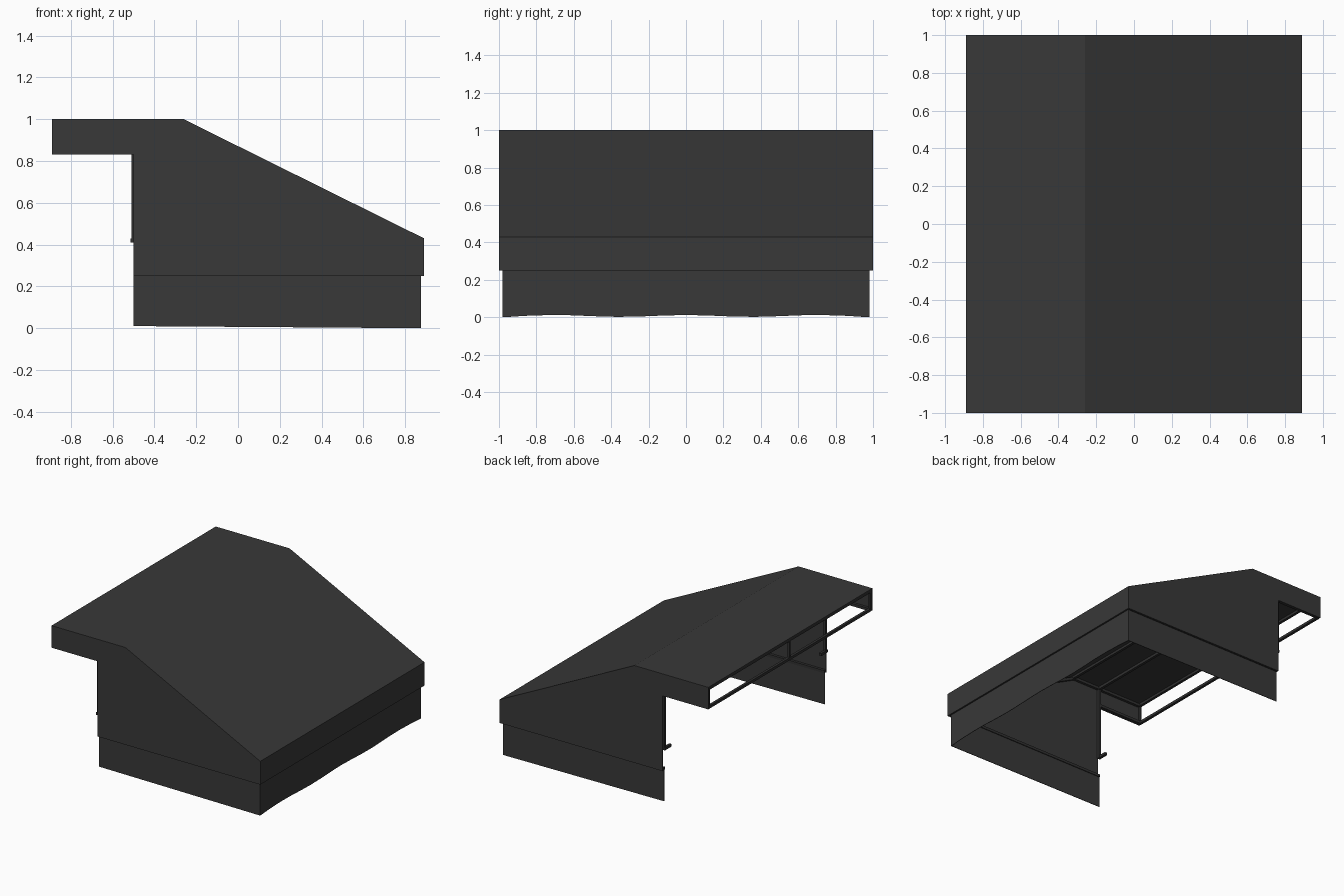
import bpy, bmesh, math
from mathutils import Vector

cube = bpy.data.objects.get("Cube")
if cube:
    bpy.data.objects.remove(cube, do_unlink=True)


def material(name, value):
    mat = bpy.data.materials.new(name)
    mat.use_nodes = True
    colour = (value, value, value, 1)
    mat.diffuse_color = colour
    mat.node_tree.nodes["Principled BSDF"].inputs["Base Color"].default_value = colour
    return mat


CANVAS = material("charcoal canvas", 0.04)
FRAME = material("dark frame", 0.03)


def finish(name, bm, mat, thickness=0):
    mesh = bpy.data.meshes.new(name)
    bm.to_mesh(mesh)
    bm.free()
    mesh.materials.append(mat)
    obj = bpy.data.objects.new(name, mesh)
    bpy.context.collection.objects.link(obj)
    if thickness:
        mod = obj.modifiers.new("Thickness", "SOLIDIFY")
        mod.thickness = thickness
        mod.offset = -1
        mod.use_even_offset = True
    return obj


def bar(name, a, b, width=0.02):
    """Square bar running from a to b."""
    a, b = Vector(a), Vector(b)
    bm = bmesh.new()
    bmesh.ops.create_cube(bm, size=1)
    bmesh.ops.scale(bm, vec=(width, width, (b - a).length + width), verts=bm.verts)
    turn = Vector((0, 0, 1)).rotation_difference(b - a).to_matrix()
    bmesh.ops.rotate(bm, matrix=turn, verts=bm.verts)
    bmesh.ops.translate(bm, vec=(a + b) / 2, verts=bm.verts)
    return finish(name, bm, FRAME)


# Main dimensions
HALF_X, POST_X, RIDGE_X = 0.89, -0.5, -0.26
SEAM, EAVE, SOFFIT, TOP = 0.25, 0.43, 0.83, 1.0

# Canopy: roof, eave wall and gables, open at the overhang and underneath
bm = bmesh.new()
outline = [(HALF_X, SEAM), (HALF_X, EAVE), (RIDGE_X, TOP), (-HALF_X, TOP),
           (-HALF_X, SOFFIT), (POST_X, SOFFIT), (POST_X, SEAM)]
near = [bm.verts.new((x, -1, z)) for x, z in outline]
far = [bm.verts.new((x, 1, z)) for x, z in outline]
bm.faces.new(near)
bm.faces.new(far)
for i in range(3):
    bm.faces.new((near[i], near[i + 1], far[i + 1], far[i]))
bmesh.ops.recalc_face_normals(bm, faces=bm.faces)
if max(bm.faces, key=lambda f: f.calc_center_median().z).normal.z < 0:
    bmesh.ops.reverse_faces(bm, faces=bm.faces)
finish("canopy", bm, CANVAS, 0.006)

# Hanging skirt on three sides, with a slightly wavy hem
bm = bmesh.new()
path = [(POST_X, -0.98), (0.875, -0.98)]
path += [(0.875, -0.98 + 1.96 * i / 16) for i in range(1, 16)]
path += [(0.875, 0.98), (POST_X, 0.98)]
rows = []
for x, y in path:
    hem = 0.007 + 0.005 * math.cos(y * 9) if abs(y) < 0.97 else 0
    if x < 0:
        hem = 0.01
    rows.append((bm.verts.new((x, y, hem)), bm.verts.new((x, y, SEAM + 0.01))))
for (a, b), (c, d) in zip(rows, rows[1:]):
    bm.faces.new((a, c, d, b))
finish("skirt", bm, CANVAS, 0.004)

# Seam rails under the canopy edge
bar("seam_rail_eave", (0.875, -0.98, 0.262), (0.875, 0.98, 0.262))
for side, y in (("right", -0.98), ("left", 0.98)):
    bar("seam_rail_" + side, (POST_X + 0.01, y, 0.262), (0.87, y, 0.262))

# Rails running the full width below the roof
for name, x, z in (("eave", 0.87, 0.42), ("ridge", RIDGE_X, 0.98),
                   ("post_top", POST_X, 0.98), ("fascia_top", -0.88, 0.985),
                   ("fascia_bottom", -0.88, 0.84)):
    bar(name + "_rail", (x, -0.98, z), (x, 0.98, z))

# End frames: posts with feet, rafters and overhang brackets
for side, s in (("front", -1), ("back", 1)):
    y = s * 0.982
    bar(side + "_post", (POST_X, y, 0.42), (POST_X, y, 0.97))
    bar(side + "_post_foot", (POST_X - 0.005, y, 0.42), (POST_X - 0.005, y - s * 0.06, 0.42))
    bar(side + "_top_rail", (-0.87, y, 0.98), (RIDGE_X, y, 0.98))
    bar(side + "_rafter", (RIDGE_X, y, 0.975), (0.86, y, 0.42))
    bar(side + "_soffit_rail", (-0.87, y, 0.842), (POST_X, y, 0.842))
    bar(side + "_fascia_upright", (-0.88, y, 0.84), (-0.88, y, 0.98), 0.015)

# Upright in the middle of the open fascia
bar("middle_fascia_upright", (-0.88, 0, 0.84), (-0.88, 0, 0.98), 0.015)
